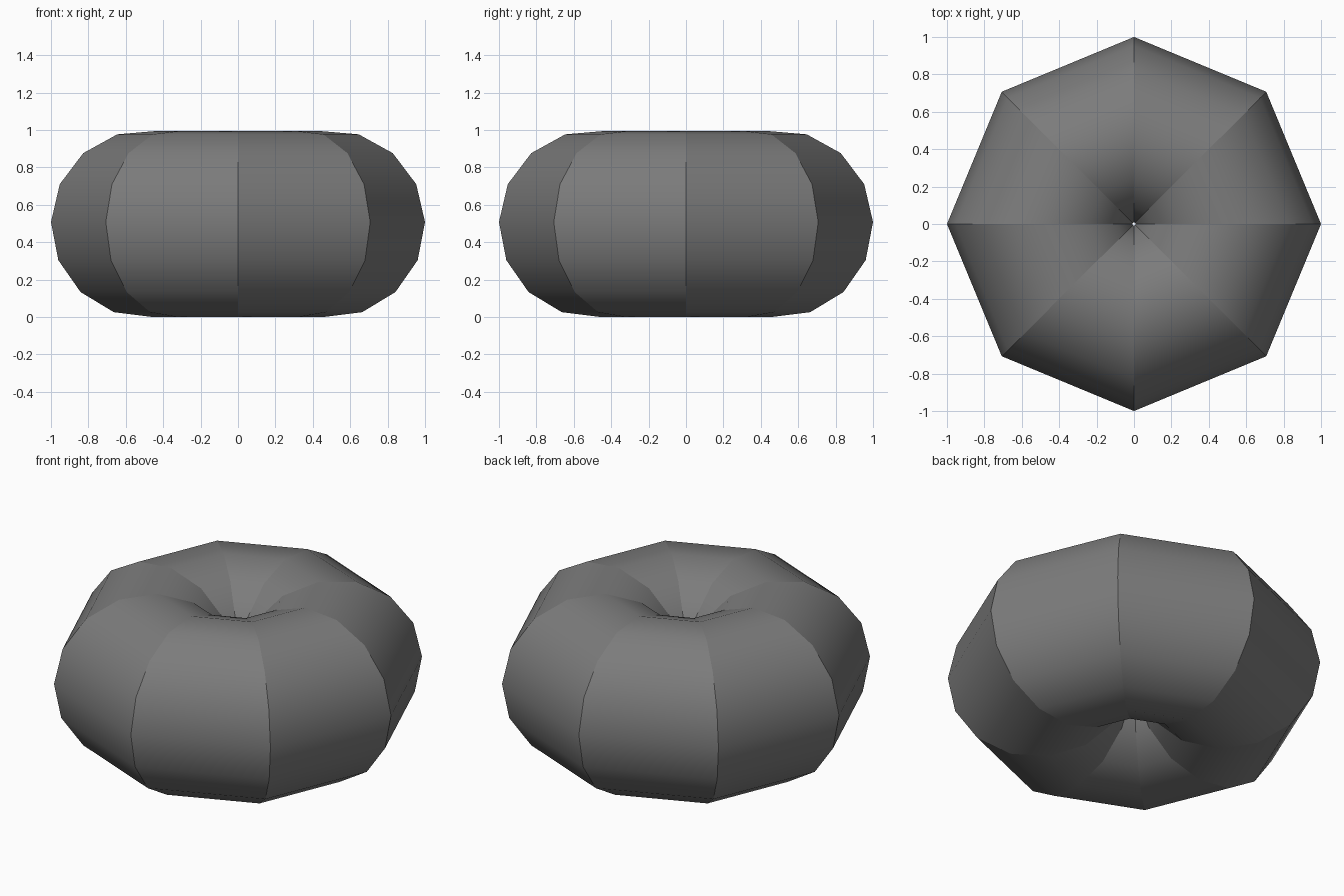
import bpy, bmesh
from math import sin, cos, radians, pi

if "Cube" in bpy.data.objects:
    bpy.data.objects.remove(bpy.data.objects["Cube"])

SIDES, RING = 8, 15            # facets around the ring, points in the tube section
MAJOR = MINOR = 0.5
START = radians(1.1)           # slight roll of the tube section

# Tube cross-section swept around z
bm = bmesh.new()
loops = []
for i in range(SIDES):
    a = 2 * pi * i / SIDES
    loop = []
    for j in range(RING):
        t = START + 2 * pi * j / RING
        r = MAJOR + MINOR * cos(t)
        loop.append(bm.verts.new((r * cos(a), r * sin(a), 0.498 + MINOR * sin(t))))
    loops.append(loop)

# Skin between neighbouring sections, smooth along the tube section
for i in range(SIDES):
    p, q = loops[i], loops[(i + 1) % SIDES]
    for j in range(RING):
        k = (j + 1) % RING
        bm.faces.new((p[j], q[j], q[k], p[k])).smooth = True
bmesh.ops.recalc_face_normals(bm, faces=bm.faces)

# Sharp creases between the eight segments
for loop in loops:
    for j in range(RING):
        bm.edges.get((loop[j], loop[(j + 1) % RING])).smooth = False

mesh = bpy.data.meshes.new("ring_body")
bm.to_mesh(mesh)
bm.free()
ring = bpy.data.objects.new("ring_body", mesh)
bpy.context.collection.objects.link(ring)

# Dark grey surface
dark = bpy.data.materials.new("dark_grey")
dark.diffuse_color = (0.2, 0.2, 0.2, 1)
dark.use_nodes = True
dark.node_tree.nodes["Principled BSDF"].inputs["Base Color"].default_value = dark.diffuse_color
mesh.materials.append(dark)
